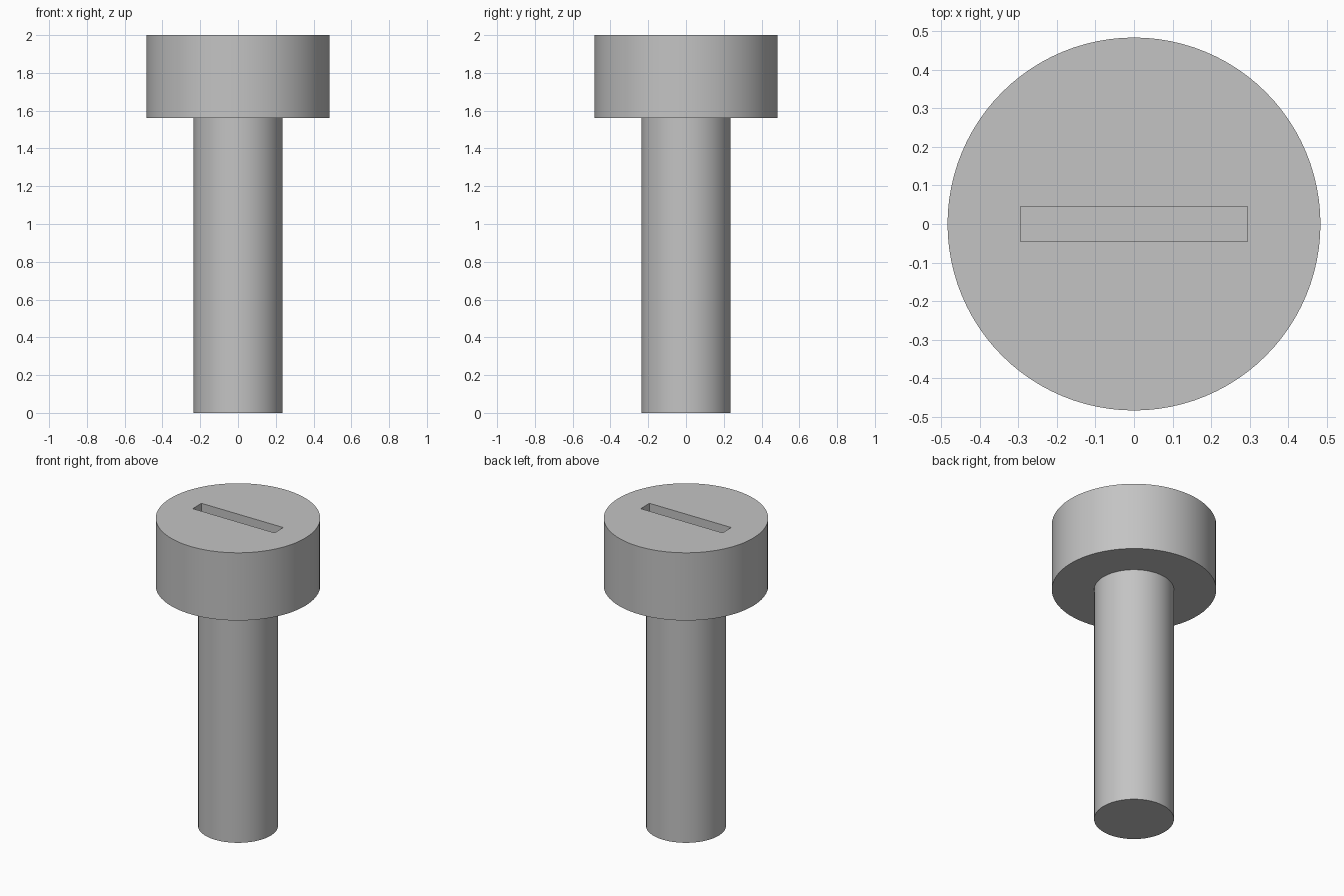
import bpy
import math

if "Cube" in bpy.data.objects:
    bpy.data.objects.remove(bpy.data.objects["Cube"], do_unlink=True)

HEIGHT = 2.0
HEAD_BOTTOM = 1.56
HEAD_RADIUS = 0.484
SHANK_RADIUS = 0.235
SLOT_LENGTH, SLOT_WIDTH, SLOT_DEPTH = 0.588, 0.09, 0.2

# Plain grey metal
grey = bpy.data.materials.new("grey_metal")
grey.use_nodes = True
colour = (0.55, 0.55, 0.55, 1.0)
grey.diffuse_color = colour
grey.node_tree.nodes["Principled BSDF"].inputs["Base Color"].default_value = colour


def cylinder(name, radius, bottom, top):
    bpy.ops.mesh.primitive_cylinder_add(
        vertices=96, radius=radius, depth=top - bottom,
        location=(0, 0, (bottom + top) / 2))
    obj = bpy.context.object
    obj.name = name
    obj.data.materials.append(grey)
    return obj


def smooth(obj):
    bpy.ops.object.select_all(action="DESELECT")
    obj.select_set(True)
    bpy.context.view_layer.objects.active = obj
    bpy.ops.object.shade_smooth_by_angle(angle=math.radians(30))


# Shank and cylindrical head
shank = cylinder("shank", SHANK_RADIUS, 0, HEAD_BOTTOM)
head = cylinder("head", HEAD_RADIUS, HEAD_BOTTOM, HEIGHT)

# Driver slot cut into the top of the head
bpy.ops.mesh.primitive_cube_add(size=1, location=(0, 0, HEIGHT))
cutter = bpy.context.object
cutter.name = "slot_cutter"
cutter.scale = (SLOT_LENGTH, SLOT_WIDTH, 2 * SLOT_DEPTH)
cutter.data.materials.append(grey)
cutter.hide_render = True

cut = head.modifiers.new("slot", "BOOLEAN")
cut.operation = "DIFFERENCE"
cut.solver = "EXACT"
cut.object = cutter
bpy.context.view_layer.objects.active = head
bpy.ops.object.modifier_apply(modifier=cut.name)
bpy.data.objects.remove(cutter, do_unlink=True)

for part in (shank, head):
    smooth(part)
